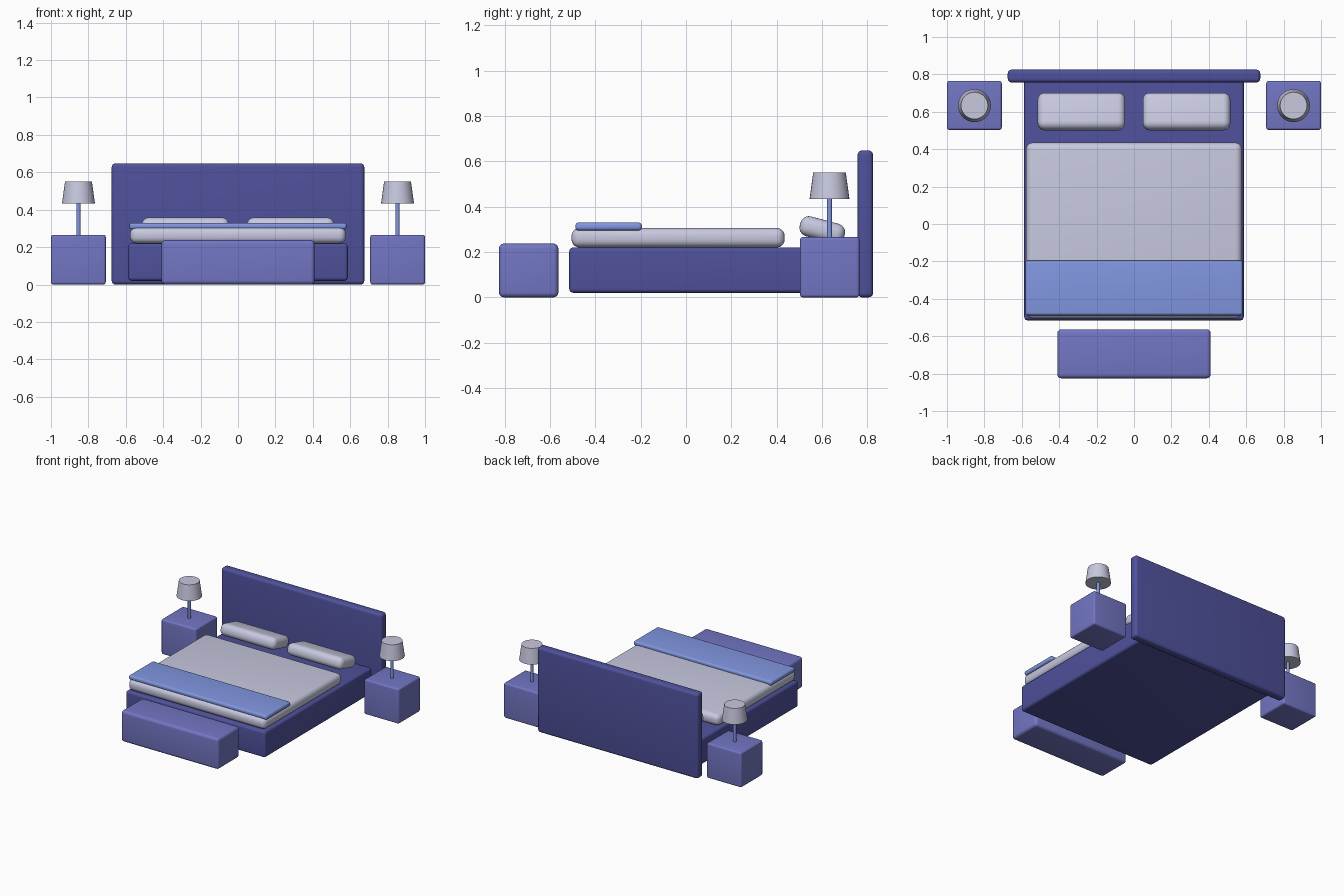
import bpy
import math

default = bpy.data.objects.get("Cube")
if default:
    bpy.data.objects.remove(default, do_unlink=True)


def material(name, srgb):
    color = [(c / 255) ** 2.2 for c in srgb] + [1.0]
    mat = bpy.data.materials.new(name)
    mat.use_nodes = True
    mat.diffuse_color = color
    mat.node_tree.nodes["Principled BSDF"].inputs["Base Color"].default_value = color
    return mat


navy = material("dark indigo", (80, 82, 154))
violet = material("soft violet", (114, 117, 194))
blue = material("sky blue", (128, 149, 224))
pale = material("pale linen", (198, 199, 222))


def finish(name, mat):
    obj = bpy.context.object
    obj.name = name
    obj.data.materials.append(mat)
    bpy.ops.object.shade_smooth_by_angle(angle=math.radians(35))
    return obj


def soft_box(name, mat, x, y, z, radius, tilt=0):
    """Rounded box given by its (low, high) range on each axis."""
    ranges = (x, y, z)
    bpy.ops.mesh.primitive_cube_add(size=1, location=[sum(r) / 2 for r in ranges])
    obj = bpy.context.object
    obj.scale = [r[1] - r[0] for r in ranges]
    bpy.ops.object.transform_apply(location=False, rotation=False, scale=True)
    bevel = obj.modifiers.new("rounding", 'BEVEL')
    bevel.width = radius
    bevel.segments = 5
    bpy.ops.object.modifier_apply(modifier=bevel.name)
    obj.rotation_euler.x = tilt
    return finish(name, mat)


def round_part(name, mat, x, y, z, bottom, top):
    """Upright cylinder or cone between two heights."""
    bpy.ops.mesh.primitive_cone_add(vertices=32, radius1=bottom, radius2=top,
                                    depth=z[1] - z[0], location=(x, y, sum(z) / 2))
    return finish(name, mat)


# Bed
soft_box("headboard", navy, (-0.675, 0.675), (0.757, 0.825), (0, 0.648), 0.02)
soft_box("bed_base", navy, (-0.587, 0.587), (-0.515, 0.775), (0.02, 0.22), 0.018)
soft_box("mattress", pale, (-0.577, 0.577), (-0.505, 0.435), (0.22, 0.306), 0.035)
soft_box("folded_blanket", blue, (-0.581, 0.581), (-0.488, -0.195), (0.295, 0.33), 0.014)

# Bench at the foot of the bed
soft_box("bench", violet, (-0.41, 0.41), (-0.825, -0.563), (0, 0.237), 0.022)

# Mirrored pillows, nightstands and lamps
for side, s in (("left", 1), ("right", -1)):
    soft_box(side + "_pillow", pale, sorted((s * 0.047, s * 0.515)), (0.5, 0.702),
             (0.252, 0.342), 0.038, tilt=math.radians(-15))
    soft_box(side + "_nightstand", violet, sorted((s * 0.707, s)), (0.503, 0.765),
             (0, 0.266), 0.013)
    lamp_x, lamp_y = s * 0.853, 0.633
    round_part(side + "_lamp_stem", blue, lamp_x, lamp_y, (0.26, 0.45), 0.011, 0.011)
    round_part(side + "_lamp_shade", pale, lamp_x, lamp_y, (0.434, 0.55), 0.088, 0.072)
